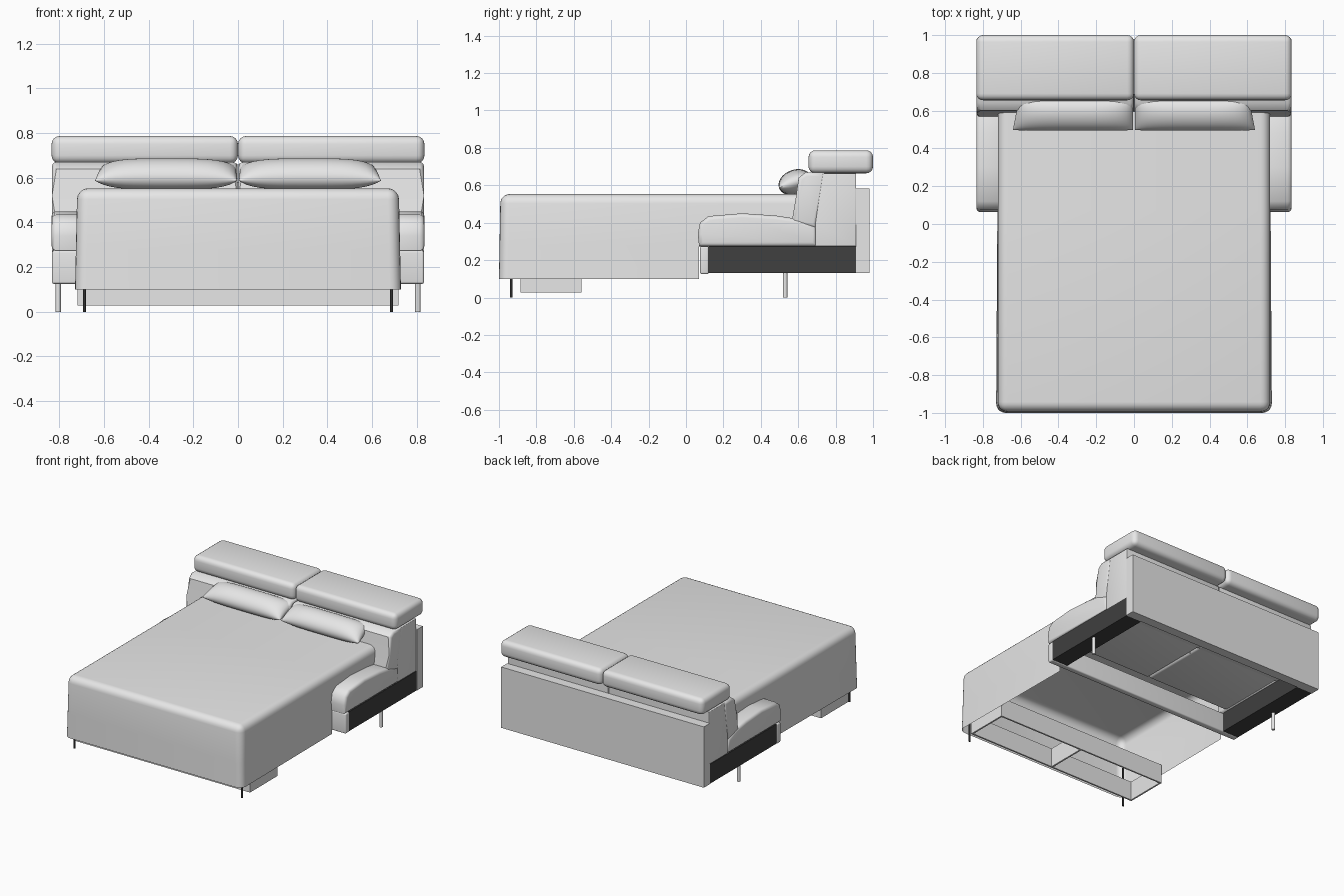
import bpy, bmesh, math
from mathutils import Vector

if "Cube" in bpy.data.objects:
    bpy.data.objects.remove(bpy.data.objects["Cube"])


def material(name, r, g, b, rough=0.7):
    m = bpy.data.materials.new(name)
    m.use_nodes = True
    m.diffuse_color = (r, g, b, 1)
    shader = next(n for n in m.node_tree.nodes if n.type == 'BSDF_PRINCIPLED')
    shader.inputs["Base Color"].default_value = (r, g, b, 1)
    shader.inputs["Roughness"].default_value = rough
    return m


FABRIC = material("light grey fabric", 0.8, 0.8, 0.8)
DARK = material("dark grey panel", 0.05, 0.05, 0.05)
BLACK = material("black metal", 0.03, 0.03, 0.03)


def finish(bm, name, mat, smooth=True):
    bmesh.ops.recalc_face_normals(bm, faces=bm.faces)
    mesh = bpy.data.meshes.new(name)
    bm.to_mesh(mesh)
    bm.free()
    mesh.materials.append(mat)
    ob = bpy.data.objects.new(name, mesh)
    bpy.context.collection.objects.link(ob)
    if smooth:
        bpy.ops.object.select_all(action='DESELECT')
        ob.select_set(True)
        bpy.context.view_layer.objects.active = ob
        bpy.ops.object.shade_smooth_by_angle(angle=math.radians(40))
    return ob


def bevel(bm, edges, radius, segments=4):
    bmesh.ops.bevel(bm, geom=edges, offset=radius, segments=segments,
                    profile=0.5, affect='EDGES', clamp_overlap=True)


def box(name, xs, ys, zs, mat, radius=0.0):
    bm = bmesh.new()
    bmesh.ops.create_cube(bm, size=1)
    for v in bm.verts:
        v.co = [(r[0] + r[1]) / 2 + c * abs(r[1] - r[0])
                for c, r in zip(v.co, (xs, ys, zs))]
    if radius:
        bevel(bm, bm.edges[:], radius)
    return finish(bm, name, mat, radius > 0)


def prism(name, profile, xs, mat, radius):
    """Side profile of (y, z) points, extruded across x with rounded ends."""
    bm = bmesh.new()
    face = bm.faces.new([bm.verts.new((xs[0], y, z)) for y, z in profile])
    ext = bmesh.ops.extrude_face_region(bm, geom=[face])
    for v in ext["geom"]:
        if isinstance(v, bmesh.types.BMVert):
            v.co.x = xs[1]
    rim = [e for e in bm.edges if abs(e.verts[0].co.x - e.verts[1].co.x) < 0.001]
    bevel(bm, rim, radius, 3)
    return finish(bm, name, mat)


def leg(name, x, y, height, radius, mat):
    bm = bmesh.new()
    bmesh.ops.create_cone(bm, cap_ends=True, segments=16, radius1=radius,
                          radius2=radius, depth=height)
    bmesh.ops.translate(bm, verts=bm.verts, vec=(x, y, height / 2))
    return finish(bm, name, mat)


def pillow(name, side):
    """Soft pillow with pinched corners, leaning on the backrest."""
    bm = bmesh.new()
    n = 20
    along = Vector((0, 0.085, 0.03))
    up = Vector((0, -0.3, 0.95))
    for face_side in (1, -1):
        rows = []
        for i in range(n + 1):
            u = -math.cos(math.pi * i / n)
            row = []
            for j in range(n + 1):
                v = -math.cos(math.pi * j / n)
                t = 0.066 * ((1 - u ** 4) * (1 - v * v)) ** 0.5
                # The outer end narrows towards the backrest
                x = 0.323 + u * 0.318 - max(u, 0) * 0.016 * (v + 1)
                centre = Vector((side * x, 0.582, 0.617))
                row.append(bm.verts.new(centre + along * v + up * face_side * t))
            rows.append(row)
        for a, b in zip(rows, rows[1:]):
            for j in range(n):
                bm.faces.new((a[j], b[j], b[j + 1], a[j + 1]))
    bmesh.ops.remove_doubles(bm, verts=bm.verts, dist=0.0005)
    return finish(bm, name, FABRIC)


def blanket():
    """Draped cover, open below and cut short where it meets the sofa."""
    bm = bmesh.new()
    bmesh.ops.create_cube(bm, size=2)
    for v in bm.verts:
        top = v.co.z > 0
        front = v.co.y < 0
        v.co.x *= 0.72 if top or not front else 0.73
        v.co.y = (-0.992 if top else -1.0) if front else 0.595
        v.co.z = 0.553 if top else 0.1

    def soft(e):
        a, b = (v.co for v in e.verts)
        mid = (a + b) / 2
        return (mid.z > 0.5 and mid.y < 0.5) or (abs(a.z - b.z) > 0.1 and mid.y < 0)

    bevel(bm, [e for e in bm.edges if soft(e)], 0.05, 5)
    for co, no in (((0, 0.07, 0), (0, 1, 0)), ((0, 0, 0.28), (0, 0, 1))):
        bmesh.ops.bisect_plane(bm, geom=bm.verts[:] + bm.edges[:] + bm.faces[:],
                               plane_co=co, plane_no=no)
    gone = []
    for f in bm.faces:
        c = f.calc_center_median()
        if c.z < 0.101 or (c.y > 0.07 and c.z < 0.28):
            gone.append(f)
    bmesh.ops.delete(bm, geom=gone, context='FACES')
    return finish(bm, "blanket", FABRIC)


ARM = [(0.07, 0.274), (0.063, 0.34), (0.075, 0.4), (0.12, 0.435), (0.3, 0.45),
       (0.48, 0.438), (0.6, 0.42), (0.695, 0.38), (0.7, 0.274)]
CUSHION = [(0.565, 0.4), (0.585, 0.52), (0.602, 0.64), (0.64, 0.67),
           (0.74, 0.667), (0.695, 0.37)]
BACK = [(0.69, 0.274), (0.69, 0.4), (0.72, 0.664), (0.91, 0.664), (0.91, 0.274)]

blanket()

for s, side in ((1, "left"), (-1, "right")):
    def span(a, b):
        return sorted((s * a, s * b))

    # Backrest
    box(side + "_headrest", span(0, 0.835), (0.655, 1.0), (0.664, 0.787), FABRIC, 0.036)
    prism(side + "_back_cushion", CUSHION, span(0.003, 0.833), FABRIC, 0.02)
    prism(side + "_back_body", BACK, span(0.002, 0.828), FABRIC, 0.006)
    box(side + "_rear_panel", span(0, 0.833), (0.91, 0.98), (0.13, 0.582), FABRIC)
    # Seat and arm
    prism(side + "_armrest", ARM, span(0.69, 0.835), FABRIC, 0.022)
    box(side + "_seat_cushion", span(0, 0.7), (0.15, 0.74), (0.278, 0.42), FABRIC, 0.02)
    box(side + "_side_base", span(0.7, 0.83), (0.12, 0.91), (0.13, 0.274), DARK)
    leg(side + "_sofa_leg", s * 0.805, 0.53, 0.135, 0.012, FABRIC)
    # Bedding and pull-out
    pillow(side + "_pillow", s)
    leg(side + "_bed_leg", s * 0.688, -0.935, 0.3, 0.007, BLACK)
    box(side + "_box_end", span(0.706, 0.718), (-0.885, -0.56), (0.027, 0.17), FABRIC)

# Front rail of the sofa base
box("front_rail", (-0.833, 0.833), (0.075, 0.122), (0.125, 0.274), FABRIC, 0.01)

# Open storage frame under the bed
box("box_front", (-0.718, 0.718), (-0.885, -0.873), (0.027, 0.17), FABRIC)
box("box_rear", (-0.718, 0.718), (-0.572, -0.56), (0.027, 0.17), FABRIC)
box("box_divider", (-0.006, 0.006), (-0.873, -0.572), (0.027, 0.17), FABRIC)
